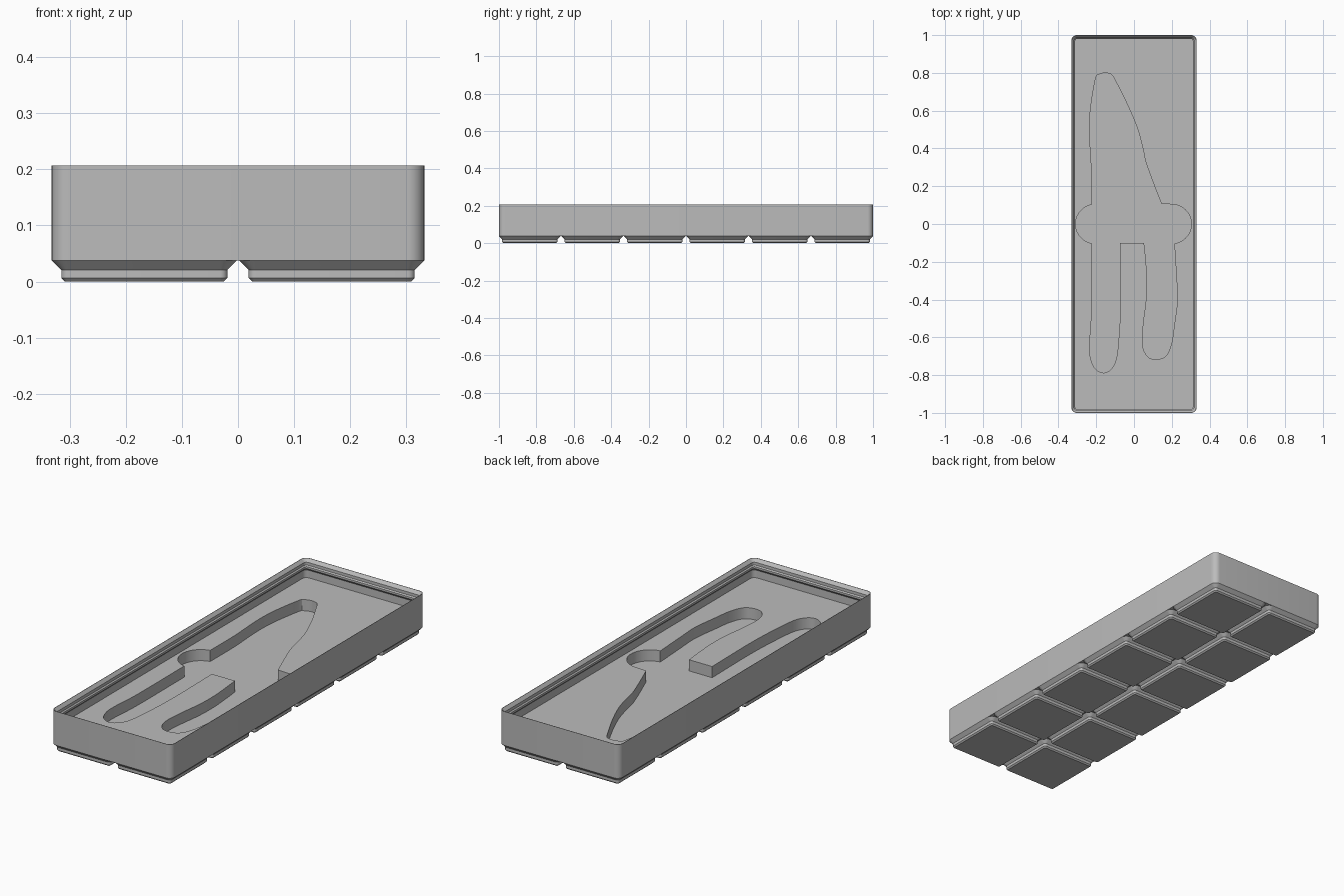
import bpy, bmesh, math
from mathutils import Vector

cube = bpy.data.objects.get("Cube")
if cube:
    bpy.data.objects.remove(cube, do_unlink=True)

MM = 2 / 251.5            # model units per millimetre
PITCH, GAP = 42, 0.5      # foot grid spacing and gap
COLS, ROWS = 2, 6
RADIUS = 3.75

grey = bpy.data.materials.new("light grey")
grey.use_nodes = True
colour = (0.5, 0.5, 0.5, 1)
grey.diffuse_color = colour
grey.node_tree.nodes["Principled BSDF"].inputs["Base Color"].default_value = colour


def make_object(name, bm):
    bmesh.ops.recalc_face_normals(bm, faces=bm.faces)
    mesh = bpy.data.meshes.new(name)
    bm.to_mesh(mesh)
    bm.free()
    mesh.materials.append(grey)
    obj = bpy.data.objects.new(name, mesh)
    bpy.context.collection.objects.link(obj)
    return obj


def smooth(obj):
    bpy.ops.object.select_all(action='DESELECT')
    obj.select_set(True)
    bpy.context.view_layer.objects.active = obj
    bpy.ops.object.shade_smooth_by_angle(angle=math.radians(30))


def ring(bm, width, depth, radius, z, steps=8):
    """Rounded rectangle of vertices, in millimetres."""
    verts = []
    for corner in range(4):
        sx = 1 if corner in (0, 3) else -1
        sy = 1 if corner < 2 else -1
        cx, cy = sx * (width / 2 - radius), sy * (depth / 2 - radius)
        for i in range(steps + 1):
            a = (corner + i / steps) * math.pi / 2
            verts.append(bm.verts.new(Vector((cx + radius * math.cos(a),
                                              cy + radius * math.sin(a), z)) * MM))
    return verts


def stacked(name, width, depth, profile, cap_end):
    """Sweep an (inset, height) profile round a rounded rectangle."""
    bm = bmesh.new()
    rings = [ring(bm, width - 2 * i, depth - 2 * i, max(RADIUS - i, 0.8), z)
             for i, z in profile]
    for a, b in zip(rings, rings[1:]):
        for k in range(len(a)):
            n = (k + 1) % len(a)
            bm.faces.new((a[k], a[n], b[n], b[k]))
    bm.faces.new(rings[0])
    if cap_end:
        bm.faces.new(rings[-1])
    return make_object(name, bm)


# Tray: outer wall, stacking lip, undercut and raised floor
tray = stacked("tray", COLS * PITCH - GAP, ROWS * PITCH - GAP,
               [(0, 4.75), (0, 26), (0.25, 26), (1.9, 24.1), (1.9, 22.3), (2.6, 21.6),
                (2.6, 20.4), (0.95, 18.75), (0.95, 14)], True)


# Tool recess outline, as smooth runs that meet at sharp corners
def curve(points, steps=5):
    pts = [Vector(p) for p in points]
    pts = [2 * pts[0] - pts[1]] + pts + [2 * pts[-1] - pts[-2]]
    out = []
    for a, b, c, d in zip(pts, pts[1:], pts[2:], pts[3:]):
        for i in range(steps):
            t = i / steps
            out.append(0.5 * (2 * b + (c - a) * t + (2 * a - 5 * b + 4 * c - d) * t * t
                              + (3 * b - a - 3 * c + d) * t ** 3))
    return out + [pts[-2]]


def arc(cx, start, end, radius=0.104, steps=20):
    angles = [math.radians(start + (end - start) * i / steps) for i in range(steps + 1)]
    return [Vector((cx + radius * math.cos(a), radius * math.sin(a))) for a in angles]


blade_left = [(-.225, .11), (-.225, .29), (-.235, .48), (-.23, .61), (-.204, .767),
              (-.188, .79), (-.156, .8), (-.124, .794), (-.108, .778)]
blade_right = [(-.108, .778), (-.034, .63), (.02, .5), (.05, .386), (.061, .333),
               (.098, .228), (.145, .107)]
handle_right = [(.214, -.11), (.225, -.29), (.23, -.4), (.214, -.53), (.198, -.635),
                (.167, -.7), (.114, -.717), (.071, -.7), (.045, -.64), (.05, -.53),
                (.066, -.4), (.069, -.29), (.061, -.175), (.053, -.1)]
handle_left = [(-.074, -.1), (-.071, -.4), (-.079, -.58), (-.093, -.71), (-.12, -.767),
               (-.16, -.788), (-.204, -.767), (-.23, -.71), (-.235, -.635),
               (-.225, -.476), (-.225, -.11)]
outline = (curve(blade_left) + curve(blade_right) + arc(.2, 90, -82)
           + curve(handle_right) + curve(handle_left) + arc(-.205, 259, 101))

bm = bmesh.new()
verts = []
for p in outline:
    if not verts or (verts[-1].co.xy - p).length > 1e-4:
        verts.append(bm.verts.new((p.x, p.y, 7 * MM)))
base = bm.faces.new(verts)
top = bmesh.ops.extrude_face_region(bm, geom=[base])["geom"]
bmesh.ops.translate(bm, vec=(0, 0, 9 * MM),
                    verts=[v for v in top if isinstance(v, bmesh.types.BMVert)])
cutter = make_object("recess_cutter", bm)
cutter.hide_render = True

# Cut the recess into the floor
cut = tray.modifiers.new("recess", 'BOOLEAN')
cut.operation = 'DIFFERENCE'
cut.solver = 'EXACT'
cut.object = cutter
bpy.context.view_layer.objects.active = tray
tray.select_set(True)
bpy.ops.object.modifier_apply(modifier=cut.name)
bpy.data.objects.remove(cutter, do_unlink=True)
smooth(tray)

# Grid of stepped feet sharing one mesh
foot = stacked("foot", PITCH - GAP, PITCH - GAP,
               [(2.95, 0), (2.15, 0.8), (2.15, 2.6), (0, 4.75)], False)
smooth(foot)
for col in range(COLS):
    for row in range(ROWS):
        part = foot if col == row == 0 else foot.copy()
        if part is not foot:
            bpy.context.collection.objects.link(part)
        part.name = f"foot_{col + 1}_{row + 1}"
        part.location = ((col - (COLS - 1) / 2) * PITCH * MM,
                         (row - (ROWS - 1) / 2) * PITCH * MM, 0)
